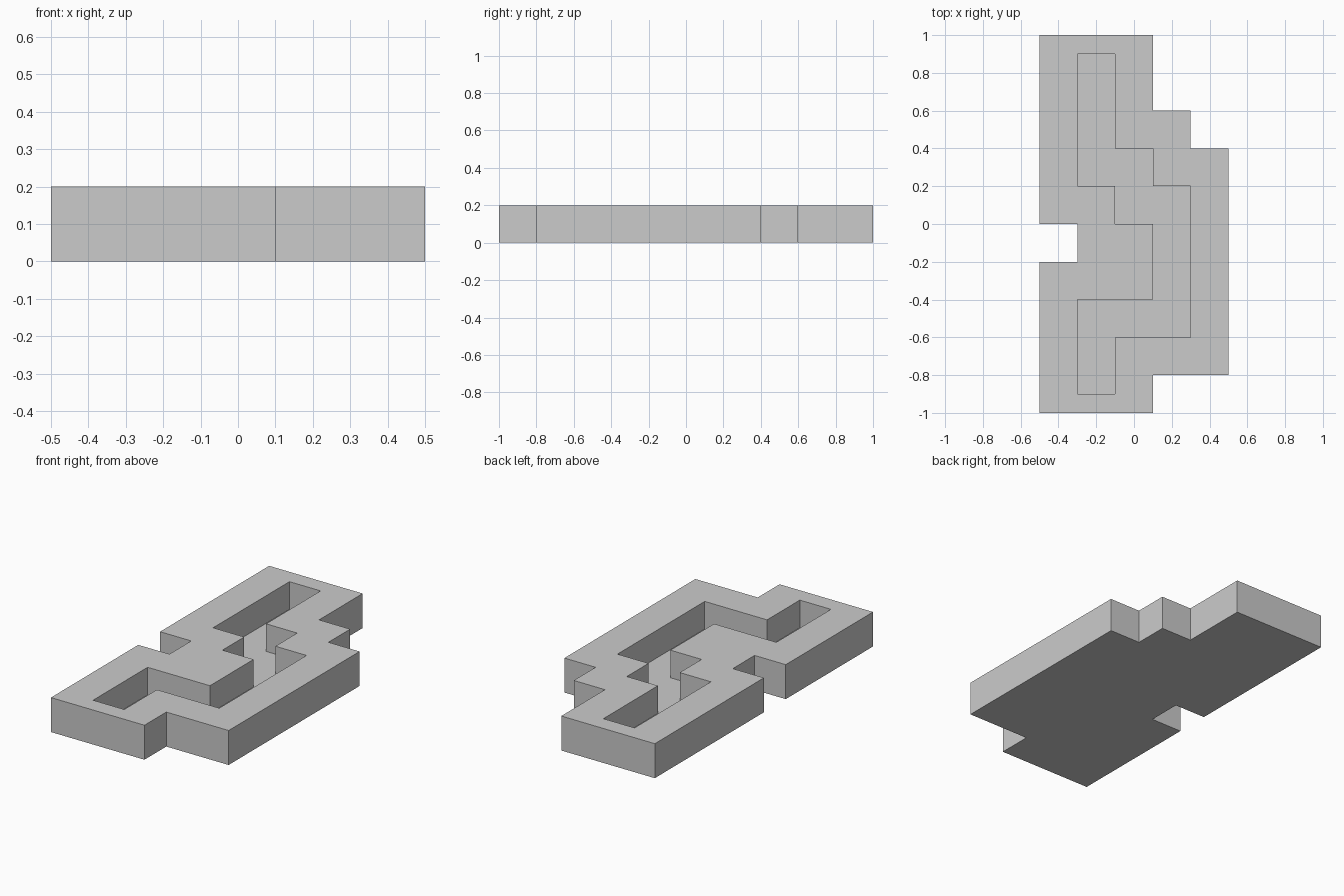
import bpy, bmesh

cube = bpy.data.objects.get("Cube")
if cube:
    bpy.data.objects.remove(cube, do_unlink=True)

HEIGHT = 0.2
FLOOR = 0.04

# Single plain grey
grey = bpy.data.materials.new("plain_grey")
grey.use_nodes = True
colour = (0.6, 0.6, 0.6, 1)
grey.diffuse_color = colour
grey.node_tree.nodes["Principled BSDF"].inputs["Base Color"].default_value = colour


def stepped_prism(name, start, turns, z0, z1):
    """Extrude a right-angled outline: x and y targets alternate, x first."""
    x, y = start
    points = [(x, y)]
    for i, value in enumerate(turns):
        x, y = (value, y) if i % 2 == 0 else (x, value)
        points.append((x, y))
    bm = bmesh.new()
    base = bm.faces.new([bm.verts.new((px, py, z0)) for px, py in points])
    top = bmesh.ops.extrude_face_region(bm, geom=[base])["geom"]
    verts = [v for v in top if isinstance(v, bmesh.types.BMVert)]
    bmesh.ops.translate(bm, vec=(0, 0, z1 - z0), verts=verts)
    bmesh.ops.recalc_face_normals(bm, faces=bm.faces)
    mesh = bpy.data.meshes.new(name)
    bm.to_mesh(mesh)
    bm.free()
    mesh.materials.append(grey)
    obj = bpy.data.objects.new(name, mesh)
    bpy.context.collection.objects.link(obj)
    return obj


# Solid slab with stepped sides
slab = stepped_prism(
    "grooved_slab", (-0.5, -1),
    [0.1, -0.8, 0.5, 0.4, 0.3, 0.6, 0.1, 1, -0.5, 0, -0.3, -0.2, -0.5],
    0, HEIGHT)

# Winding channel sunk into the top
cutter = stepped_prism(
    "channel_cutter", (-0.3, -0.9),
    [-0.1, -0.6, 0.3, 0.2, 0.1, 0.4, -0.1, 0.9, -0.3, 0.2, -0.1, 0, 0.1, -0.4, -0.3],
    FLOOR, HEIGHT + 0.1)
cutter.hide_render = True
cutter.hide_set(True)

cut = slab.modifiers.new("channel", "BOOLEAN")
cut.operation = "DIFFERENCE"
cut.solver = "EXACT"
cut.object = cutter
bpy.context.view_layer.objects.active = slab
bpy.ops.object.modifier_apply(modifier=cut.name)
bpy.data.objects.remove(cutter, do_unlink=True)
